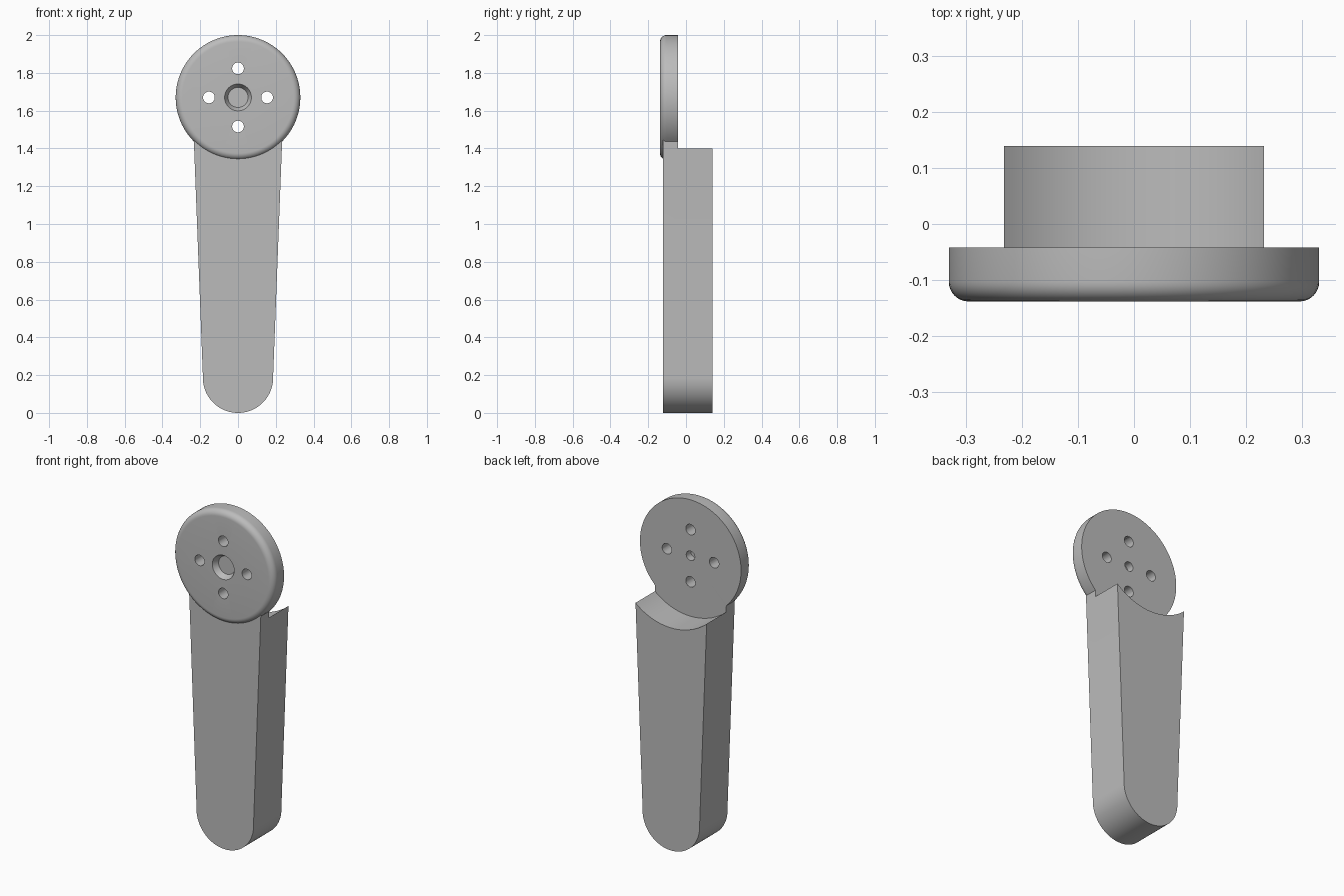
import bpy, bmesh, math

cube = bpy.data.objects.get("Cube")
if cube:
    bpy.data.objects.remove(cube, do_unlink=True)

HUB_Z, HUB_R = 1.67, 0.33
FRONT, BACK = -0.138, -0.042        # hub disc faces
ARM_FRONT, ARM_BACK = -0.121, 0.139
RELIEF_R, TIP_R, FILLET = 0.357, 0.186, 0.035

grey = bpy.data.materials.new("plain grey")
grey.use_nodes = True
colour = (0.5, 0.5, 0.5, 1)
grey.diffuse_color = colour
grey.node_tree.nodes["Principled BSDF"].inputs["Base Color"].default_value = colour


def finish(name, bm):
    bmesh.ops.remove_doubles(bm, verts=bm.verts, dist=1e-5)
    bmesh.ops.recalc_face_normals(bm, faces=bm.faces)
    mesh = bpy.data.meshes.new(name)
    bm.to_mesh(mesh)
    bm.free()
    mesh.materials.append(grey)
    ob = bpy.data.objects.new(name, mesh)
    bpy.context.collection.objects.link(ob)
    return ob


def lathe(name, profile, x=0, z=HUB_Z, sides=96):
    """Turn (radius, y) points, starting and ending at radius 0, about the y axis."""
    bm = bmesh.new()
    verts = [bm.verts.new((x + r, y, z)) for r, y in profile]
    edges = [bm.edges.new(pair) for pair in zip(verts, verts[1:])]
    bmesh.ops.spin(bm, geom=verts + edges, cent=(x, 0, z), axis=(0, 1, 0),
                   angle=math.tau, steps=sides, use_merge=True)
    return finish(name, bm)


def combine(target, tool, operation):
    mod = target.modifiers.new(operation.lower(), 'BOOLEAN')
    mod.operation, mod.solver, mod.object = operation, 'EXACT', tool
    bpy.context.view_layer.objects.active = target
    bpy.ops.object.modifier_apply(modifier=mod.name)
    bpy.data.objects.remove(tool, do_unlink=True)


# Tapered arm with a rounded tip, running up into the hub
slant = 0.038
outline = []
for i in range(49):
    a = math.pi - slant + (math.pi + 2 * slant) * i / 48
    outline.append((TIP_R * math.cos(a), TIP_R + TIP_R * math.sin(a)))
top_z = 1.45
top_x = TIP_R + slant * (top_z - TIP_R)
outline += [(top_x, top_z), (-top_x, top_z)]
bm = bmesh.new()
face = bm.faces.new([bm.verts.new((x, ARM_FRONT, z)) for x, z in outline])
grown = bmesh.ops.extrude_face_region(bm, geom=[face])["geom"]
bmesh.ops.translate(bm, vec=(0, ARM_BACK - ARM_FRONT, 0),
                    verts=[v for v in grown if isinstance(v, bmesh.types.BMVert)])
arm = finish("servo_arm", bm)

# Hollow out the arm behind the hub, leaving a flush front web
relief = lathe("relief_cutter", [(0, BACK), (RELIEF_R, BACK), (RELIEF_R, 0.3), (0, 0.3)])
combine(arm, relief, 'DIFFERENCE')

# Hub disc with rounded front rim, tapered front recess and blind rear hole
profile = [(0, -0.105), (0.053, -0.105), (0.071, FRONT)]
for i in range(9):
    a = math.pi / 2 * i / 8
    profile.append((HUB_R - FILLET + FILLET * math.sin(a),
                    FRONT + FILLET - FILLET * math.cos(a)))
profile += [(HUB_R, BACK), (0.028, BACK), (0.028, -0.085), (0, -0.085)]
hub = lathe("hub_disc", profile)
combine(arm, hub, 'UNION')

# Four screw holes around the hub
for i in range(4):
    a = math.pi / 2 * i
    hole = lathe("hole_cutter", [(0, -0.3), (0.031, -0.3), (0.031, 0.05), (0, 0.05)],
                 0.154 * math.cos(a), HUB_Z + 0.154 * math.sin(a), 32)
    combine(arm, hole, 'DIFFERENCE')

bpy.ops.object.select_all(action='DESELECT')
arm.select_set(True)
bpy.context.view_layer.objects.active = arm
bpy.ops.object.shade_smooth_by_angle(angle=math.radians(30))
